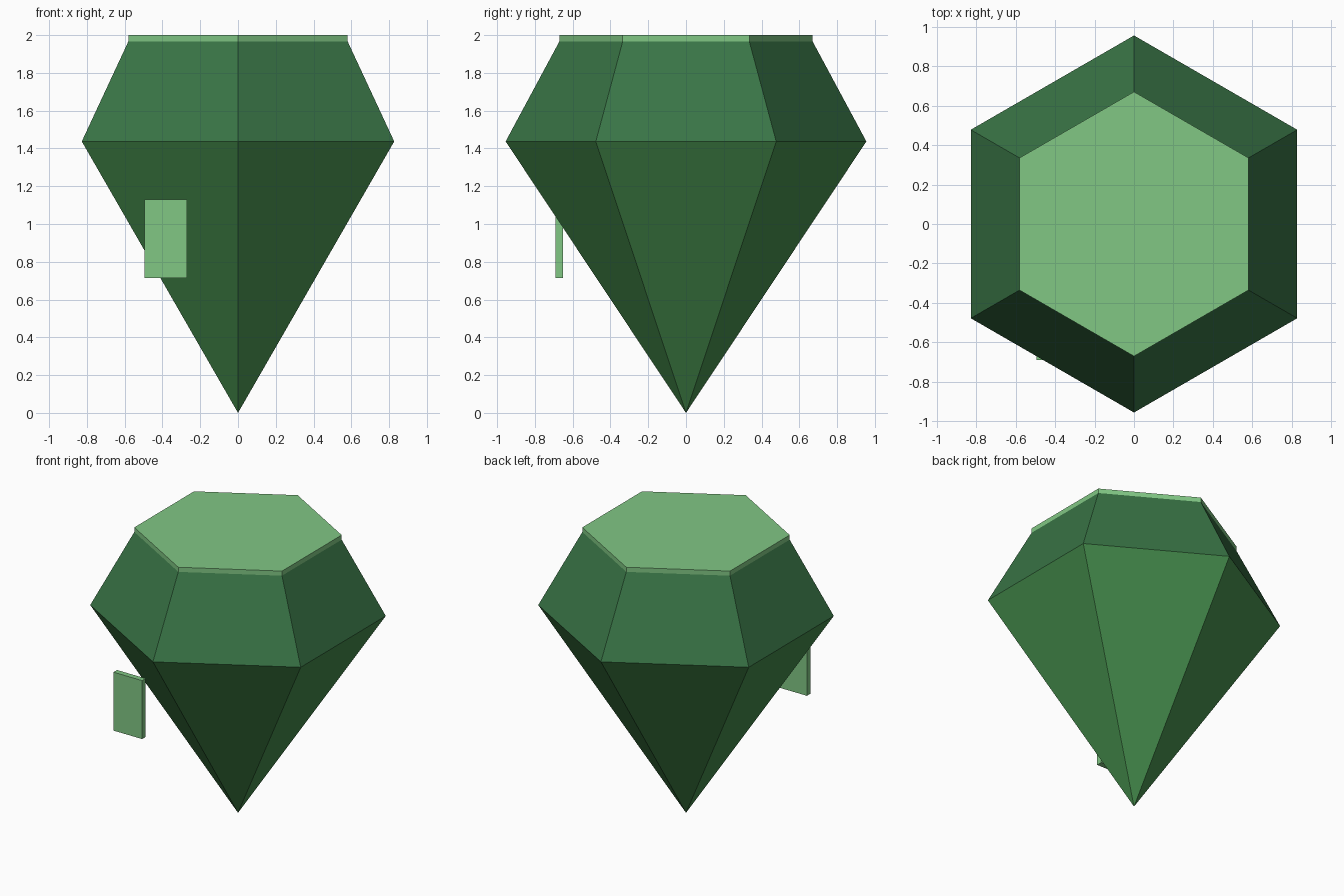
import bpy
import bmesh
from math import sin, cos, tau

cube = bpy.data.objects.get("Cube")
if cube:
    bpy.data.objects.remove(cube, do_unlink=True)


def material(name, rgb):
    """Flat material from 0-255 sRGB values."""
    linear = [((c / 255 + 0.055) / 1.055) ** 2.4 for c in rgb] + [1.0]
    mat = bpy.data.materials.new(name)
    mat.use_nodes = True
    mat.diffuse_color = linear
    mat.node_tree.nodes["Principled BSDF"].inputs["Base Color"].default_value = linear
    return mat


def add_object(name, bm, mat):
    bmesh.ops.recalc_face_normals(bm, faces=bm.faces)
    mesh = bpy.data.meshes.new(name)
    bm.to_mesh(mesh)
    bm.free()
    mesh.materials.append(mat)
    obj = bpy.data.objects.new(name, mesh)
    bpy.context.collection.objects.link(obj)
    return obj


def hex_ring(bm, radius, z):
    """Six vertices with corners pointing to the front and back."""
    return [bm.verts.new((radius * sin(i * tau / 6), radius * cos(i * tau / 6), z))
            for i in range(6)]


def hex_frustum(name, lower, upper, mat):
    """Closed hexagonal solid between two (radius, height) levels; radius 0 is a point."""
    bm = bmesh.new()
    top = hex_ring(bm, *upper)
    bm.faces.new(top)
    if lower[0] == 0:
        tip = bm.verts.new((0, 0, lower[1]))
        for i in range(6):
            bm.faces.new((top[i], top[i - 1], tip))
    else:
        base = hex_ring(bm, *lower)
        bm.faces.new(base)
        for i in range(6):
            bm.faces.new((top[i], top[i - 1], base[i - 1], base[i]))
    return add_object(name, bm, mat)


def box(name, low, high, mat):
    bm = bmesh.new()
    bmesh.ops.create_cube(bm, size=1)
    for v in bm.verts:
        v.co = [(a + b) / 2 + c * (b - a) for a, b, c in zip(low, high, v.co)]
    return add_object(name, bm, mat)


light_green = material("light green", (129, 199, 132))
deep_green = material("deep green", (57, 117, 70))
mid_green = material("mid green", (69, 140, 76))

# Gem body: pointed lower half, sloping crown, thin flat table
GIRDLE = (0.955, 1.437)
TABLE = (0.67, 1.967)
hex_frustum("gem_pavilion", (0, 0), GIRDLE, mid_green)
hex_frustum("gem_crown", GIRDLE, TABLE, deep_green)
hex_frustum("gem_table", TABLE, (TABLE[0], 2.0), light_green)

# Floating highlight plate at the front right
box("highlight_plate", (-0.495, -0.69, 0.715), (-0.27, -0.65, 1.13), light_green)
